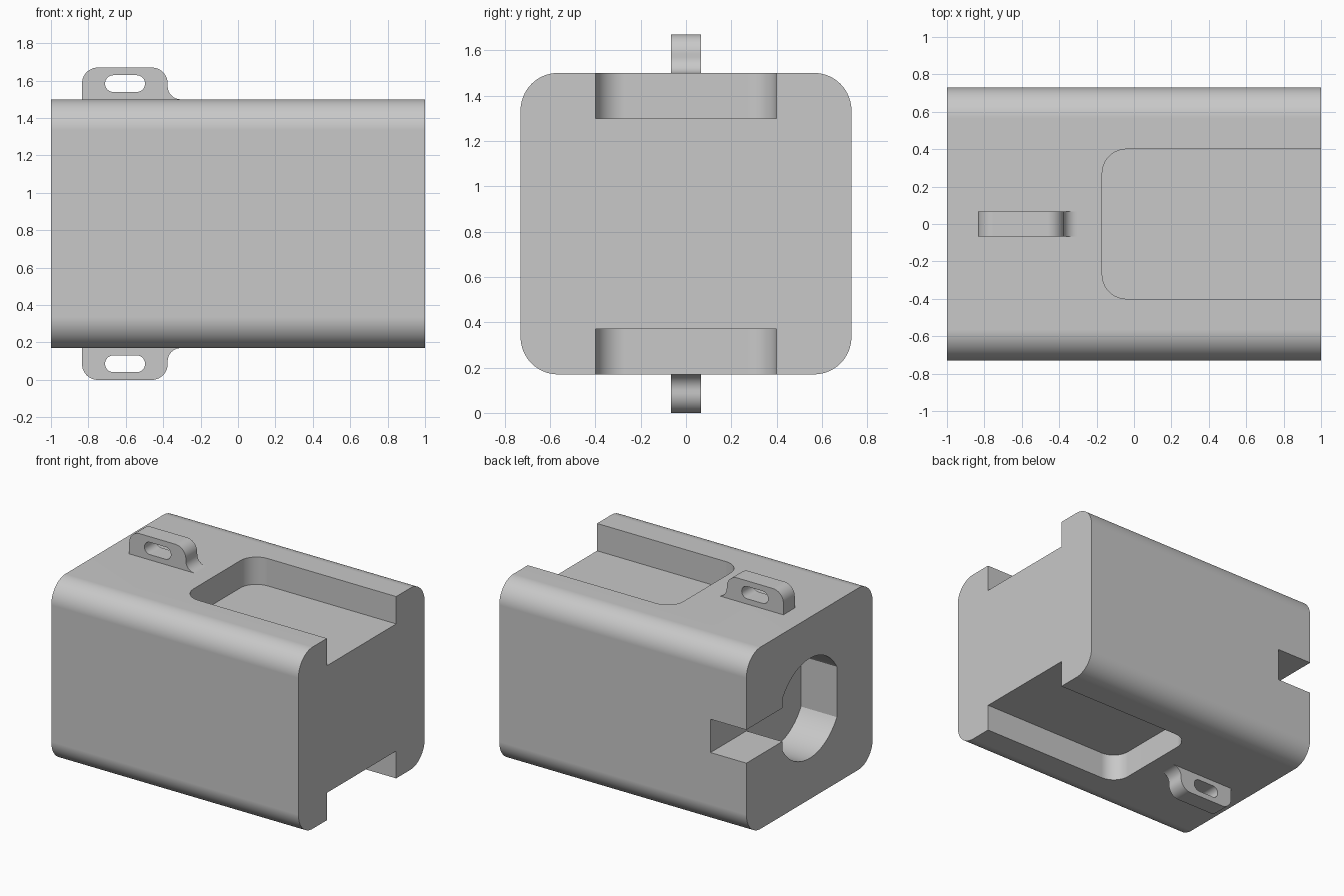
import bpy, bmesh
from math import acos, cos, sin, pi, radians

if "Cube" in bpy.data.objects:
    bpy.data.objects.remove(bpy.data.objects["Cube"], do_unlink=True)

grey = bpy.data.materials.new("light_grey")
grey.use_nodes = True
grey.diffuse_color = (0.58, 0.58, 0.58, 1)
grey.node_tree.nodes["Principled BSDF"].inputs["Base Color"].default_value = grey.diffuse_color

MID = 0.835            # height of the body's centre line
HALF_Y, HALF_Z = 0.73, 0.665
TOP = MID + HALF_Z


def arc(cu, cv, r, start, end, steps=16):
    """Points of an arc, angles in degrees."""
    angles = [radians(start + (end - start) * i / steps) for i in range(steps + 1)]
    return [(cu + r * cos(a), cv + r * sin(a)) for a in angles]


def rounded_rect(u0, u1, v0, v1, r):
    return (arc(u1 - r, v1 - r, r, 0, 90) + arc(u0 + r, v1 - r, r, 90, 180)
            + arc(u0 + r, v0 + r, r, 180, 270) + arc(u1 - r, v0 + r, r, 270, 360))


def prism(name, profile, axis, lo, hi):
    """Extrude a closed profile along one axis."""
    place = {"x": lambda u, v, w: (w, u, v),
             "y": lambda u, v, w: (u, w, v),
             "z": lambda u, v, w: (u, v, w)}[axis]
    bm = bmesh.new()
    face = bm.faces.new([bm.verts.new(place(u, v, lo)) for u, v in profile])
    new = bmesh.ops.extrude_face_region(bm, geom=[face])["geom"]
    offset = place(0, 0, hi - lo)
    bmesh.ops.translate(bm, vec=offset, verts=[g for g in new if isinstance(g, bmesh.types.BMVert)])
    bmesh.ops.remove_doubles(bm, verts=bm.verts, dist=1e-5)
    bmesh.ops.recalc_face_normals(bm, faces=bm.faces)
    mesh = bpy.data.meshes.new(name)
    bm.to_mesh(mesh)
    bm.free()
    mesh.materials.append(grey)
    obj = bpy.data.objects.new(name, mesh)
    bpy.context.collection.objects.link(obj)
    return obj


def activate(obj):
    bpy.ops.object.select_all(action="DESELECT")
    obj.select_set(True)
    bpy.context.view_layer.objects.active = obj


def cut(obj, cutter):
    """Subtract the cutter, then discard it."""
    cutter.hide_render = True
    mod = obj.modifiers.new("cut", "BOOLEAN")
    mod.operation, mod.solver, mod.object = "DIFFERENCE", "EXACT", cutter
    activate(obj)
    bpy.ops.object.modifier_apply(modifier=mod.name)
    bpy.data.objects.remove(cutter, do_unlink=True)


def finish(obj):
    activate(obj)
    bpy.ops.object.shade_smooth_by_angle(angle=radians(30))
    obj.modifiers.new("even_normals", "WEIGHTED_NORMAL").keep_sharp = True


# Body: rounded block running along x
body = prism("body", rounded_rect(-HALF_Y, HALF_Y, MID - HALF_Z, TOP, 0.165), "x", -1, 1)

# Pockets above and below, open at the +x end
for z0, z1 in ((TOP - 0.2, TOP + 0.1), (MID - HALF_Z - 0.1, MID - HALF_Z + 0.2)):
    cut(body, prism("pocket_cutter", rounded_rect(-0.17, 1.4, -0.4, 0.4, 0.13), "z", z0, z1))

# Flat-sided bore in the -x end, with a side slot out to +y
bore_r, flat, slot = 0.365, 0.315, 0.122
a = acos(flat / bore_r) * 180 / pi
bore = (arc(0, MID, bore_r, a, 180 - a, 32) + arc(0, MID, bore_r, 180 + a, 360 - a, 32)
        + [(flat, MID - slot), (0.9, MID - slot), (0.9, MID + slot), (flat, MID + slot)])
cut(body, prism("bore_cutter", bore, "x", -1.2, -0.71))
finish(body)

# Lugs: rounded tabs with a slotted hole and a filleted foot
X0, X1, LUG_TOP, R, FOOT = -0.834, -0.376, 1.67, 0.085, 0.07
lug_profile = ([(X0, TOP - 0.02), (X1 + FOOT, TOP - 0.02)]
               + arc(X1 + FOOT, TOP + FOOT, FOOT, 270, 180)
               + arc(X1 - R, LUG_TOP - R, R, 0, 90)
               + arc(X0 + R, LUG_TOP - R, R, 90, 180))
hole_profile = arc(-0.542, TOP + 0.084, 0.045, -90, 90) + arc(-0.666, TOP + 0.084, 0.045, 90, 270)
for name, side in (("top_lug", 1), ("bottom_lug", -1)):
    def flip(points):
        return [(u, MID + side * (v - MID)) for u, v in points]
    lug = prism(name, flip(lug_profile), "y", -0.066, 0.066)
    cut(lug, prism("hole_cutter", flip(hole_profile), "y", -0.2, 0.2))
    finish(lug)
